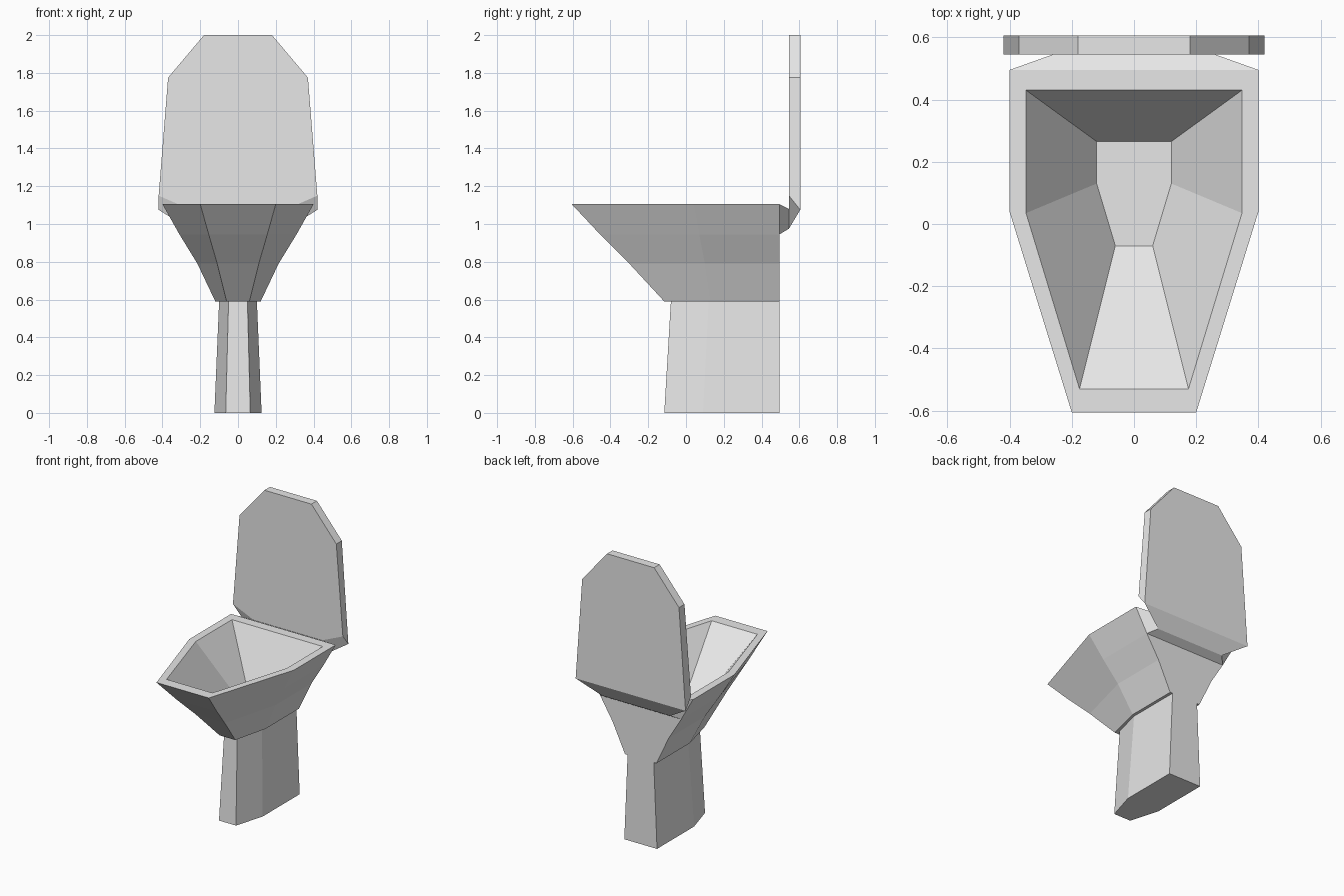
import bpy
import bmesh

cube = bpy.data.objects.get("Cube")
if cube:
    bpy.data.objects.remove(cube, do_unlink=True)

# Single ceramic colour
ceramic = bpy.data.materials.new("light_grey_ceramic")
ceramic.use_nodes = True
ceramic.diffuse_color = (0.8, 0.8, 0.8, 1)
ceramic.node_tree.nodes["Principled BSDF"].inputs["Base Color"].default_value = (0.8, 0.8, 0.8, 1)


def loft(name, rings, cap_start=True, cap_end=True):
    """Skin a list of cross-sections with flat quads."""
    bm = bmesh.new()
    loops = [[bm.verts.new(p) for p in ring] for ring in rings]
    for a, b in zip(loops, loops[1:]):
        n = len(a)
        for i in range(n):
            j = (i + 1) % n
            bm.faces.new((a[i], a[j], b[j], b[i]))
    if cap_start:
        bm.faces.new(loops[0][::-1])
    if cap_end:
        bm.faces.new(loops[-1])
    bmesh.ops.recalc_face_normals(bm, faces=bm.faces)
    mesh = bpy.data.meshes.new(name)
    bm.to_mesh(mesh)
    bm.free()
    mesh.materials.append(ceramic)
    obj = bpy.data.objects.new(name, mesh)
    bpy.context.collection.objects.link(obj)
    return obj


def coffin(z, front_w, front_y, mid_w, mid_y, back_y=0.495):
    """Level six-sided section, narrow at the front."""
    half = [(front_w, front_y), (mid_w, mid_y), (mid_w, back_y)]
    return ([(x, y, z) for x, y in half] +
            [(-x, y, z) for x, y in reversed(half)])


def strap(front, back):
    """Four-sided section from a front and a back (half width, y, z)."""
    (fw, fy, fz), (bw, by, bz) = front, back
    return [(-fw, fy, fz), (fw, fy, fz), (bw, by, bz), (-bw, by, bz)]


# Pedestal, slightly wider at the floor
loft("pedestal", [
    coffin(0, 0.065, -0.115, 0.125, 0.09),
    coffin(0.59, 0.05, -0.08, 0.10, 0.12),
], cap_end=False)

# Bowl: outside upward, over the rim, then down to the basin floor
loft("bowl", [
    coffin(0.59, 0.06, -0.115, 0.12, 0.13),
    coffin(0.79, 0.11, -0.30, 0.215, 0.10),
    coffin(0.945, 0.155, -0.455, 0.31, 0.07),
    coffin(1.105, 0.20, -0.605, 0.40, 0.04),
    coffin(1.105, 0.175, -0.53, 0.347, 0.035, 0.43),
    coffin(0.77, 0.06, -0.07, 0.12, 0.13, 0.265),
])

# Hinge neck flaring into the raised lid
hinge = strap((0.26, 0.545, 1.08), (0.26, 0.545, 0.975))
lid_base = strap((0.42, 0.545, 1.15), (0.42, 0.605, 1.075))
loft("hinge", [
    strap((0.40, 0.495, 1.105), (0.31, 0.495, 0.945)),
    hinge,
    lid_base,
], cap_start=False, cap_end=False)

loft("lid", [
    lid_base,
    strap((0.37, 0.545, 1.775), (0.37, 0.605, 1.775)),
    strap((0.18, 0.545, 2.0), (0.18, 0.605, 2.0)),
], cap_start=False)
